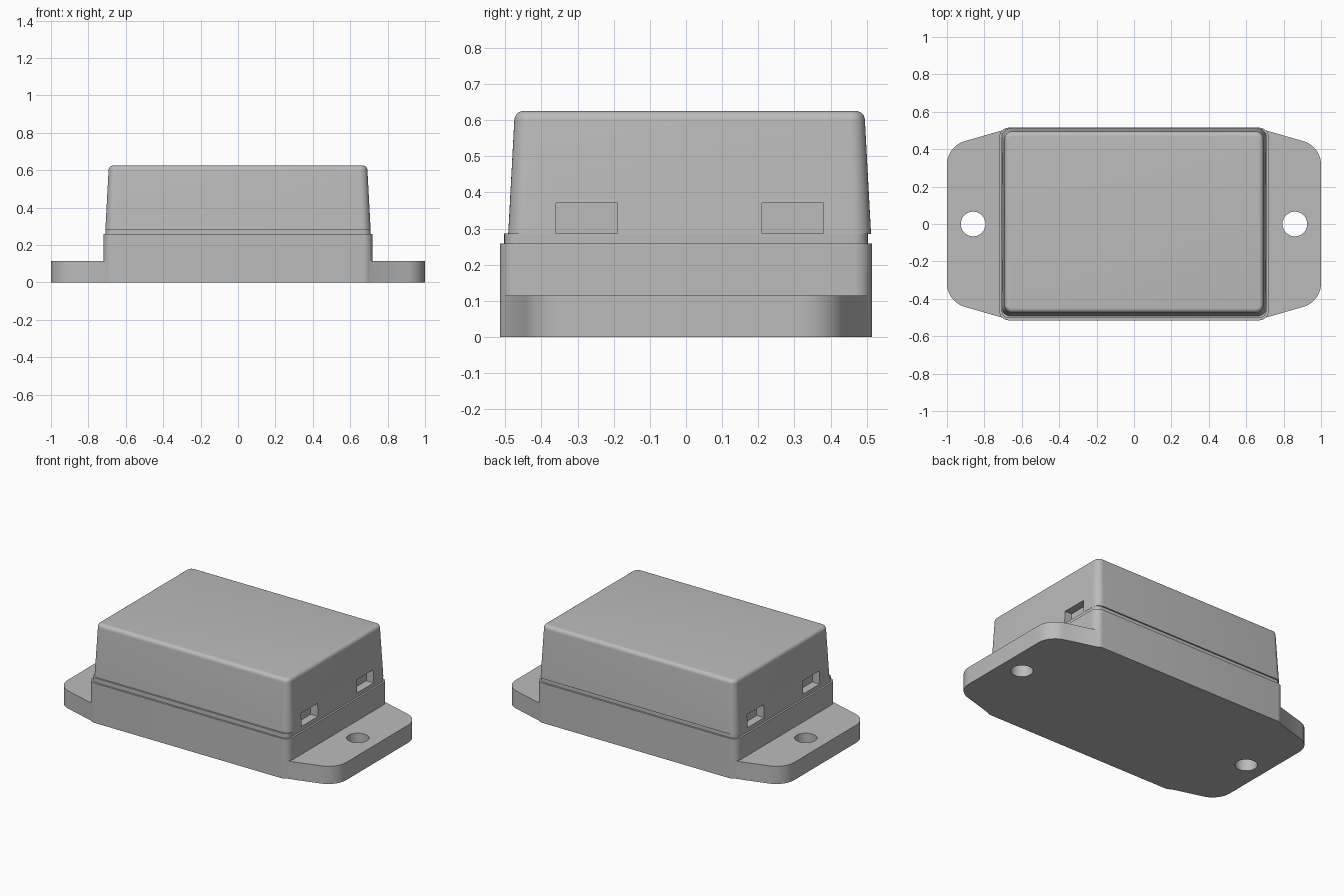
import bpy, bmesh, math

if "Cube" in bpy.data.objects:
    bpy.data.objects.remove(bpy.data.objects["Cube"])

grey = bpy.data.materials.new("light grey plastic")
grey.diffuse_color = (0.5, 0.5, 0.5, 1)
grey.use_nodes = True
grey.node_tree.nodes["Principled BSDF"].inputs["Base Color"].default_value = grey.diffuse_color


def rounded_rect(hx, hy, r, z, cy=0.0, n=8):
    pts = []
    for i, (sx, sy) in enumerate([(1, 1), (-1, 1), (-1, -1), (1, -1)]):
        for k in range(n + 1):
            a = math.pi / 2 * (i + k / n)
            pts.append((sx * (hx - r) + r * math.cos(a),
                        cy + sy * (hy - r) + r * math.sin(a), z))
    return pts


def loft(name, rings):
    """Closed solid through matching rings, bottom to top."""
    bm = bmesh.new()
    vs = [[bm.verts.new(p) for p in ring] for ring in rings]
    n = len(vs[0])
    for a, b in zip(vs, vs[1:]):
        for i in range(n):
            j = (i + 1) % n
            bm.faces.new((a[i], a[j], b[j], b[i]))
    bm.faces.new(vs[0][::-1])
    bm.faces.new(vs[-1])
    bmesh.ops.recalc_face_normals(bm, faces=bm.faces)
    me = bpy.data.meshes.new(name)
    bm.to_mesh(me)
    bm.free()
    ob = bpy.data.objects.new(name, me)
    bpy.context.collection.objects.link(ob)
    me.materials.append(grey)
    return ob


def boolean(ob, tool, op):
    m = ob.modifiers.new(op.lower(), 'BOOLEAN')
    m.operation, m.object, m.solver = op, tool, 'EXACT'
    bpy.context.view_layer.objects.active = ob
    bpy.ops.object.modifier_apply(modifier=m.name)
    bpy.data.objects.remove(tool)


def smooth(ob):
    bpy.ops.object.select_all(action='DESELECT')
    ob.select_set(True)
    bpy.context.view_layer.objects.active = ob
    bpy.ops.object.shade_smooth_by_angle(angle=math.radians(25))


def ear_outline(z):
    """Mounting plate outline: tapered ends with rounded outer corners."""
    r, slope = 0.13, math.atan2(0.055, 0.19)
    # arc centre sits tangent to the end edge and to the sloped edge
    cx = 1.0 - r
    edge_y = 0.505 - math.tan(slope) * (cx - 0.69)
    cy = edge_y - r / math.cos(slope)
    q = [(cx + r * math.cos(a), cy + r * math.sin(a))
         for a in [(math.pi / 2 - slope) * k / 10 for k in range(11)]]
    q.append((0.69, 0.505))
    left = [(-x, y) for x, y in q[::-1]]
    half = q + left
    return [(x, y, z) for x, y in half] + [(-x, -y, z) for x, y in half]


# Base tray with a stepped lip
base = loft("base", [rounded_rect(0.72, 0.515, 0.05, 0.0),
                     rounded_rect(0.72, 0.515, 0.05, 0.258),
                     rounded_rect(0.708, 0.503, 0.04, 0.258),
                     rounded_rect(0.708, 0.503, 0.04, 0.286)])

# Mounting ears joined to the base, with screw holes
boolean(base, loft("ears", [ear_outline(0.0), ear_outline(0.115)]), 'UNION')
for sx in (-1, 1):
    bpy.ops.mesh.primitive_cylinder_add(vertices=40, radius=0.066, depth=0.5,
                                        location=(sx * 0.86, 0, 0.05))
    boolean(base, bpy.context.object, 'DIFFERENCE')
smooth(base)

# Tapered lid with a rounded top edge, set slightly towards the back
rings = [rounded_rect(0.709, 0.502, 0.05, 0.285, 0.01)]
f = 0.025
for k in range(7):
    a = math.pi / 2 * k / 6
    inset = f * (1 - math.cos(a))
    rings.append(rounded_rect(0.692 - inset, 0.485 - inset, 0.04 - inset,
                              0.60 + f * math.sin(a), 0.01))
lid = loft("lid", rings)

# Shallow cable slots at both ends of the lid
for sx in (-1, 1):
    for y in (-0.275, 0.295):
        bpy.ops.mesh.primitive_cube_add(size=1, location=(sx * 0.75, y, 0.32))
        tool = bpy.context.object
        tool.scale = (0.19, 0.17, 0.10)
        bpy.context.view_layer.update()
        boolean(lid, tool, 'DIFFERENCE')
smooth(lid)
